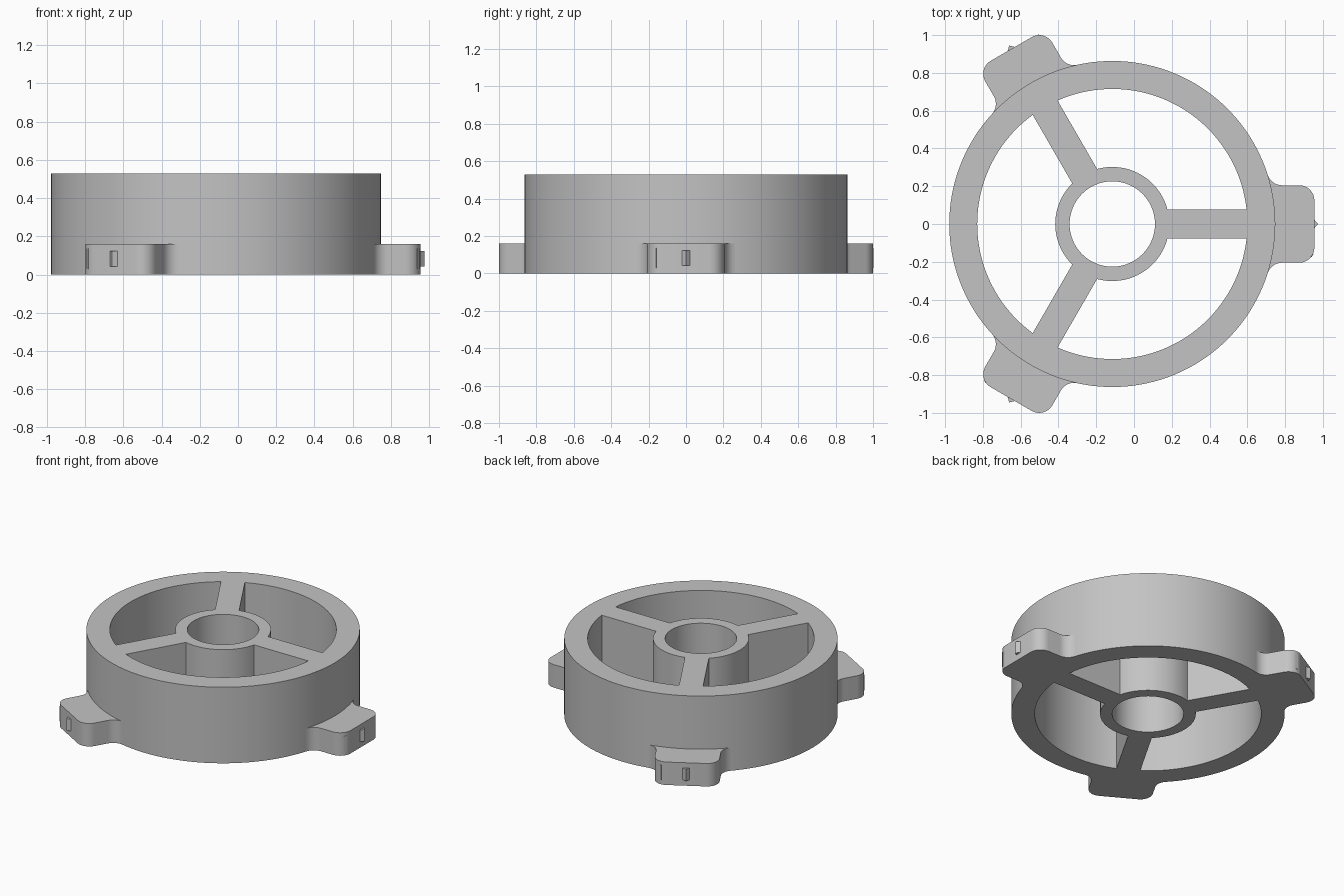
import bpy
import bmesh
from math import sin, cos, asin, atan2, pi, sqrt, radians

if "Cube" in bpy.data.objects:
    bpy.data.objects.remove(bpy.data.objects["Cube"])

CX = -0.115                       # wheel axis
R_OUT, R_IN = 0.863, 0.715        # rim
HUB_OUT, HUB_IN = 0.302, 0.226    # hub
SPOKE = 0.076                     # half width of a spoke
HEIGHT, TAB_H = 0.53, 0.16
TAB_END, TAB_W, ROUND = 1.07, 0.205, 0.08

grey = bpy.data.materials.new("plain_grey")
grey.use_nodes = True
grey.diffuse_color = (0.55, 0.55, 0.55, 1)
grey.node_tree.nodes["Principled BSDF"].inputs["Base Color"].default_value = (0.55, 0.55, 0.55, 1)


def arc(r, a, b, n, cx=0, cy=0):
    return [(cx + r * cos(a + (b - a) * i / n), cy + r * sin(a + (b - a) * i / n))
            for i in range(n + 1)]


def rotate(pts, t):
    return [(x * cos(t) - y * sin(t), x * sin(t) + y * cos(t)) for x, y in pts]


def plate(name, loops, z0, z1):
    """Extrude closed outlines (first outer, rest holes) into a solid."""
    cu = bpy.data.curves.new(name, 'CURVE')
    cu.dimensions = '2D'
    cu.fill_mode = 'BOTH'
    cu.extrude = (z1 - z0) / 2
    for pts in loops:
        sp = cu.splines.new('POLY')
        sp.points.add(len(pts) - 1)
        for p, (x, y) in zip(sp.points, pts):
            p.co = (x, y, 0, 1)
        sp.use_cyclic_u = True
    ob = bpy.data.objects.new(name, cu)
    bpy.context.collection.objects.link(ob)
    ob.location = (CX, 0, (z0 + z1) / 2)
    bpy.ops.object.select_all(action='DESELECT')
    ob.select_set(True)
    bpy.context.view_layer.objects.active = ob
    bpy.ops.object.convert(target='MESH')
    ob = bpy.context.view_layer.objects.active
    bm = bmesh.new()
    bm.from_mesh(ob.data)
    bmesh.ops.remove_doubles(bm, verts=bm.verts, dist=0.0001)
    bmesh.ops.recalc_face_normals(bm, faces=bm.faces)
    bm.to_mesh(ob.data)
    bm.free()
    ob.data.materials.clear()
    ob.data.materials.append(grey)
    bpy.ops.object.shade_smooth_by_angle(angle=radians(30))
    return ob


turns = [0, 2 * pi / 3, -2 * pi / 3]

# Wheel body: rim, hub and three spokes, cut from one disc
a_out, a_in = asin(SPOKE / R_IN), asin(SPOKE / HUB_OUT)
window = (arc(R_IN, a_out, 2 * pi / 3 - a_out, 40)
          + arc(HUB_OUT, 2 * pi / 3 - a_in, a_in, 20))
circle = arc(R_OUT, 0, 2 * pi, 144)[:-1]
bore = arc(HUB_IN, 0, 2 * pi, 64)[:-1]
plate("wheel_body", [circle, bore] + [rotate(window, t) for t in turns], 0, HEIGHT)

# Tab outline: filleted into the rim, rounded outer corners
fy = TAB_W + ROUND
fx = sqrt((R_OUT + ROUND) ** 2 - fy ** 2)
a_fil = atan2(fy, fx)
half = (arc(ROUND, pi + a_fil, 1.5 * pi, 8, fx, fy)
        + arc(ROUND, pi / 2, 0, 8, TAB_END - ROUND, TAB_W - ROUND))
inner = arc(R_OUT - 0.001, -a_fil, a_fil, 20)[1:-1]
tab = half + [(x, -y) for x, y in reversed(half)] + inner

# Pointed ridge on the tab end, and a slim bar on one corner
ridge = [(TAB_END - 0.002, -0.024), (TAB_END + 0.021, 0), (TAB_END - 0.002, 0.024)]
ca = radians(-31)
bar = [(TAB_END - ROUND + u * cos(ca) - v * sin(ca),
        ROUND - TAB_W + u * sin(ca) + v * cos(ca))
       for u, v in ((0.07, -0.009), (0.082, -0.009), (0.082, 0.009), (0.07, 0.009))]

for side, t in zip(("left", "back", "front"), turns):
    plate(side + "_tab", [rotate(tab, t)], 0, TAB_H)
    plate(side + "_tab_ridge", [rotate(ridge, t)], 0.042, 0.124)
    plate(side + "_tab_bar", [rotate(bar, t)], 0.03, 0.135)
